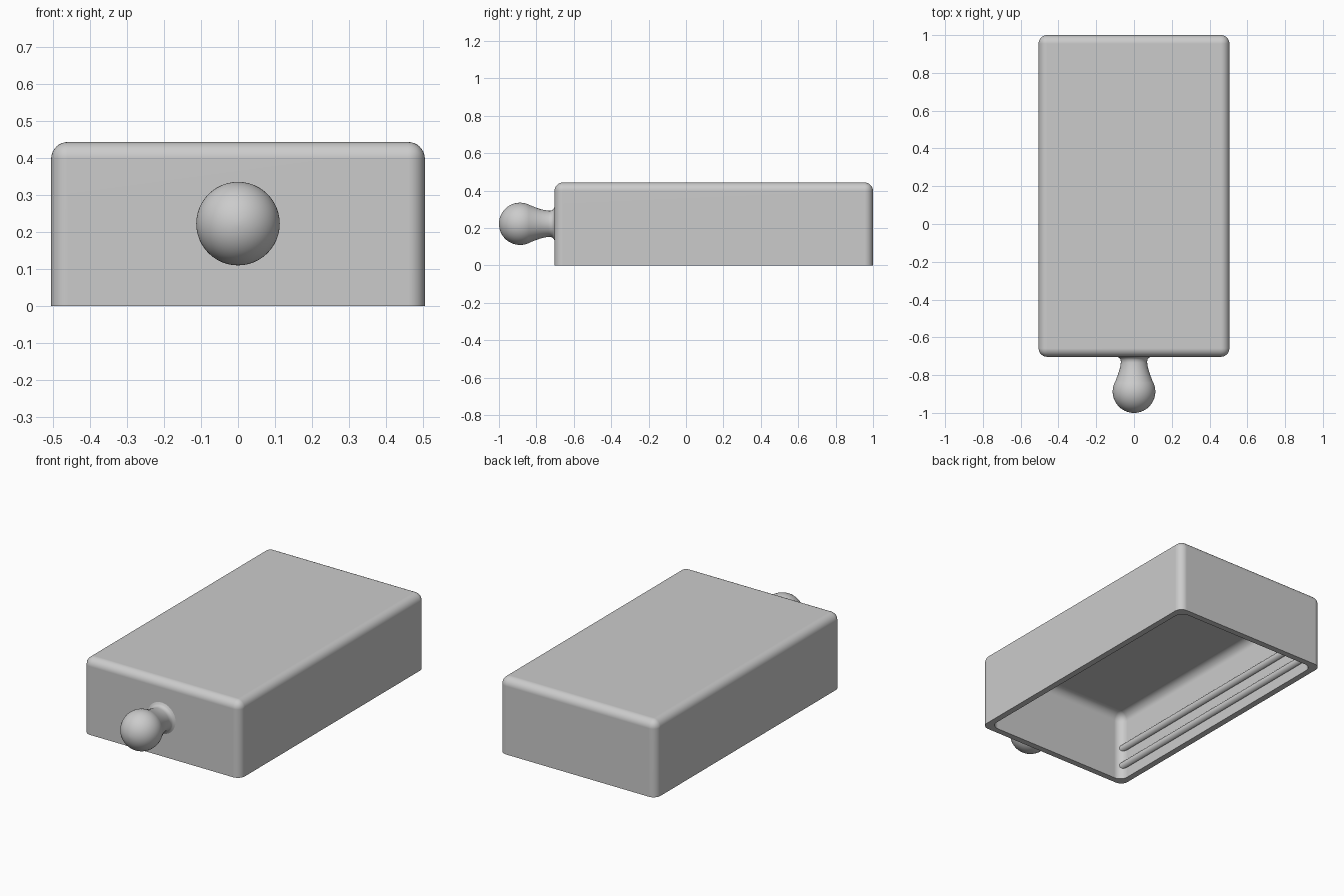
import bpy
import bmesh
import math
from mathutils import Matrix, Vector

cube = bpy.data.objects.get("Cube")
if cube:
    bpy.data.objects.remove(cube, do_unlink=True)

GREY = (0.6, 0.6, 0.6, 1.0)
grey = bpy.data.materials.new("plain grey")
grey.use_nodes = True
grey.diffuse_color = GREY
grey.node_tree.nodes["Principled BSDF"].inputs["Base Color"].default_value = GREY

HALF_W, FRONT, BACK, HEIGHT, WALL = 0.505, -0.703, 1.0, 0.443, 0.036
MIDDLE = (FRONT + BACK) / 2
KNOB_Z = 0.2225


def make_object(bm, name):
    """Turn a bmesh into an active object with the grey material."""
    bmesh.ops.recalc_face_normals(bm, faces=bm.faces[:])
    mesh = bpy.data.meshes.new(name)
    bm.to_mesh(mesh)
    bm.free()
    obj = bpy.data.objects.new(name, mesh)
    bpy.context.collection.objects.link(obj)
    mesh.materials.append(grey)
    return obj


def smooth(obj):
    """Shade smooth, keeping sharp edges and flat large faces."""
    bpy.ops.object.select_all(action='DESELECT')
    obj.select_set(True)
    bpy.context.view_layer.objects.active = obj
    bpy.ops.object.shade_smooth_by_angle(angle=math.radians(35))
    obj.modifiers.new("flat faces", 'WEIGHTED_NORMAL').keep_sharp = True


def rounded_box(name, inset, bottom, radius):
    """Make a box rounded on every edge except those round its floor."""
    top = HEIGHT - inset
    size = Vector((2 * (HALF_W - inset), BACK - FRONT - 2 * inset, top - bottom))
    place = Matrix.Translation((0, MIDDLE, (top + bottom) / 2))
    bm = bmesh.new()
    bmesh.ops.create_cube(bm, size=1, matrix=place @ Matrix.Diagonal(size).to_4x4())
    edges = [e for e in bm.edges if max(v.co.z for v in e.verts) > HEIGHT / 2]
    bmesh.ops.bevel(bm, geom=edges, offset=radius, offset_type='OFFSET',
                    segments=8, profile=0.5, affect='EDGES')
    return make_object(bm, name)


# Body hollowed from below by a smaller rounded box
body = rounded_box("hollow_body", 0, 0, 0.045)
cutter = rounded_box("cavity_cutter", WALL, -0.2, 0.05)
cutter.hide_render = True
cut = body.modifiers.new("cavity", 'BOOLEAN')
cut.operation = 'DIFFERENCE'
cut.solver = 'EXACT'
cut.object = cutter
bpy.context.view_layer.objects.active = body
bpy.ops.object.modifier_apply(modifier=cut.name)
bpy.data.objects.remove(cutter, do_unlink=True)
smooth(body)

# Round knob with a flared neck, turned about the y axis
BALL, BALL_Y = 0.113, -0.887
profile = []
for i in range(23):
    a = math.radians(i * 120 / 22)
    profile.append((BALL * math.sin(a), BALL_Y - BALL * math.cos(a)))
profile += [(0.088, -0.805), (0.079, -0.78), (0.073, -0.755), (0.07, -0.735),
            (0.07, -0.725), (0.073, -0.715), (0.079, -0.708), (0.09, -0.703), (0.09, -0.69)]
bm = bmesh.new()
verts = [bm.verts.new((r, y, KNOB_Z)) for r, y in profile]
edges = [bm.edges.new(pair) for pair in zip(verts, verts[1:])]
bmesh.ops.spin(bm, geom=verts + edges, cent=(0, 0, KNOB_Z), axis=(0, 1, 0),
               angle=math.tau, steps=48, use_duplicate=False)
bmesh.ops.remove_doubles(bm, verts=bm.verts[:], dist=0.0001)
smooth(make_object(bm, "knob"))

# Pairs of long round ribs on the inner side walls
for side, label in ((-1, "right"), (1, "left")):
    for z, level in ((0.085, "lower"), (0.195, "upper")):
        bm = bmesh.new()
        place = Matrix.Translation((side * (HALF_W - WALL), MIDDLE, z))
        bmesh.ops.create_cone(bm, cap_ends=True, segments=24, radius1=0.022, radius2=0.022,
                              depth=BACK - FRONT - WALL * 1.5,
                              matrix=place @ Matrix.Rotation(math.pi / 2, 4, 'X'))
        smooth(make_object(bm, f"{label}_{level}_rib"))
